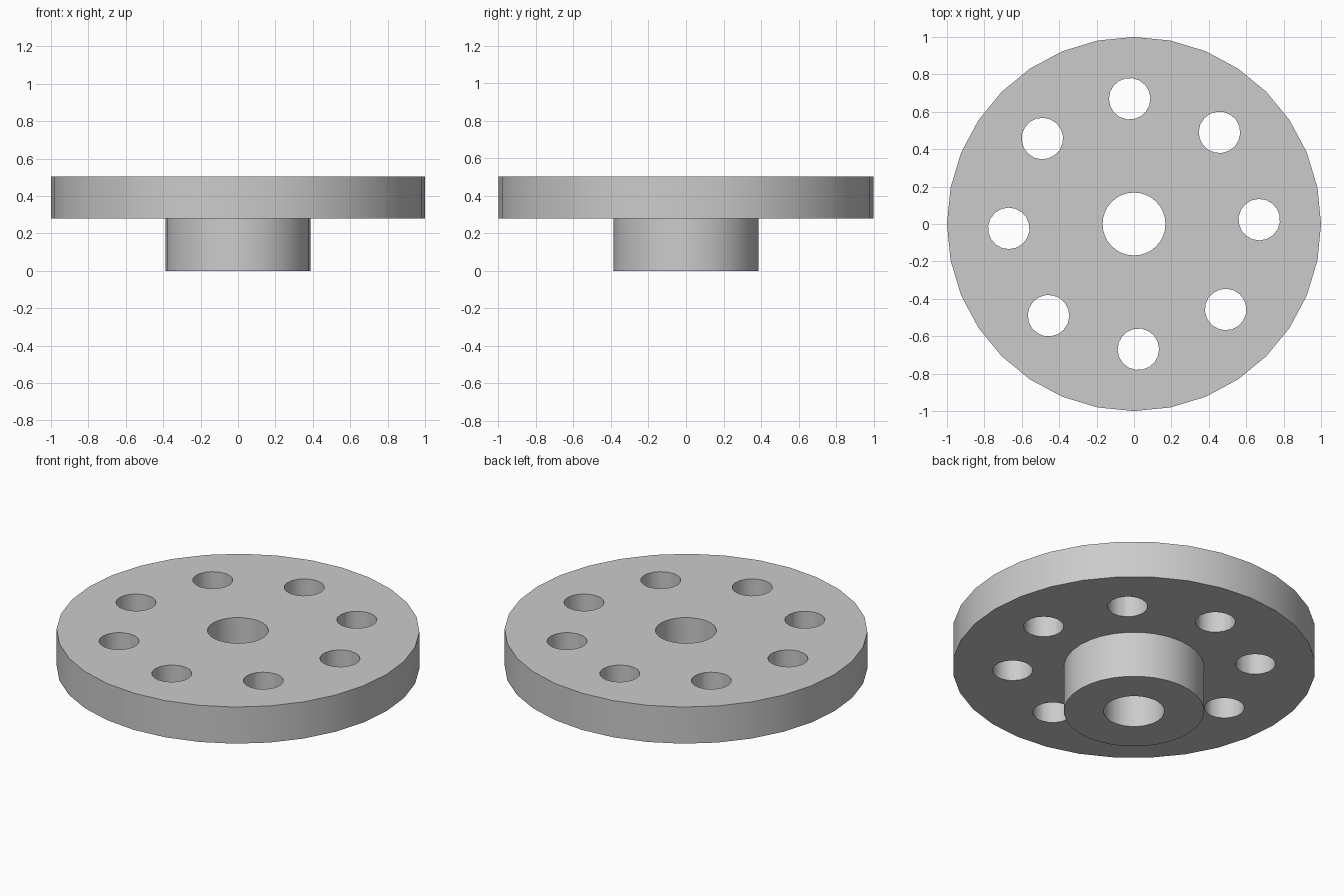
import bpy, bmesh, math
from mathutils import Matrix, Vector

if "Cube" in bpy.data.objects:
    bpy.data.objects.remove(bpy.data.objects["Cube"], do_unlink=True)

TOP, STEP = 0.503, 0.28
RIM_R, HUB_R, BORE_R = 1.0, 0.387, 0.168
BOLT_R, HOLE_R, HOLES = 0.67, 0.111, 8
TWIST = math.radians(2)

grey = bpy.data.materials.new("light_grey_metal")
grey.use_nodes = True
colour = (0.6, 0.6, 0.6, 1)
grey.diffuse_color = colour
grey.node_tree.nodes["Principled BSDF"].inputs["Base Color"].default_value = colour


def make_object(name, bm):
    bmesh.ops.recalc_face_normals(bm, faces=bm.faces)
    mesh = bpy.data.meshes.new(name)
    bm.to_mesh(mesh)
    bm.free()
    mesh.materials.append(grey)
    obj = bpy.data.objects.new(name, mesh)
    bpy.context.collection.objects.link(obj)
    return obj


# Flange disc, hub and centre bore: one solid cross-section turned about z
profile = [(BORE_R, 0), (HUB_R, 0), (HUB_R, STEP),
           (RIM_R, STEP), (RIM_R, TOP), (BORE_R, TOP)]
bm = bmesh.new()
verts = [bm.verts.new((r, 0, z)) for r, z in profile]
edges = [bm.edges.new((a, b)) for a, b in zip(verts, verts[1:] + verts[:1])]
bmesh.ops.spin(bm, geom=verts + edges, cent=(0, 0, 0), axis=(0, 0, 1),
               angle=math.tau, steps=32, use_merge=True)
bmesh.ops.remove_doubles(bm, verts=bm.verts, dist=1e-5)
flange = make_object("flange_with_hub", bm)

# Ring of bolt hole cutters
bm = bmesh.new()
for i in range(HOLES):
    turn = Matrix.Rotation(TWIST + math.tau * i / HOLES, 4, "Z")
    place = turn @ Matrix.Translation(Vector((BOLT_R, 0, (TOP + STEP) / 2)))
    bmesh.ops.create_cone(bm, cap_ends=True, segments=18, radius1=HOLE_R,
                          radius2=HOLE_R, depth=0.4, matrix=place)
cutter = make_object("bolt_hole_cutter", bm)
cutter.hide_render = True

# Drill the bolt holes
drill = flange.modifiers.new("bolt_holes", "BOOLEAN")
drill.operation = "DIFFERENCE"
drill.solver = "EXACT"
drill.object = cutter
bpy.ops.object.select_all(action="DESELECT")
flange.select_set(True)
bpy.context.view_layer.objects.active = flange
bpy.ops.object.modifier_apply(modifier=drill.name)
bpy.data.objects.remove(cutter, do_unlink=True)

# Smooth round walls with crisp rims
bpy.ops.object.shade_smooth_by_angle(angle=math.radians(35))
